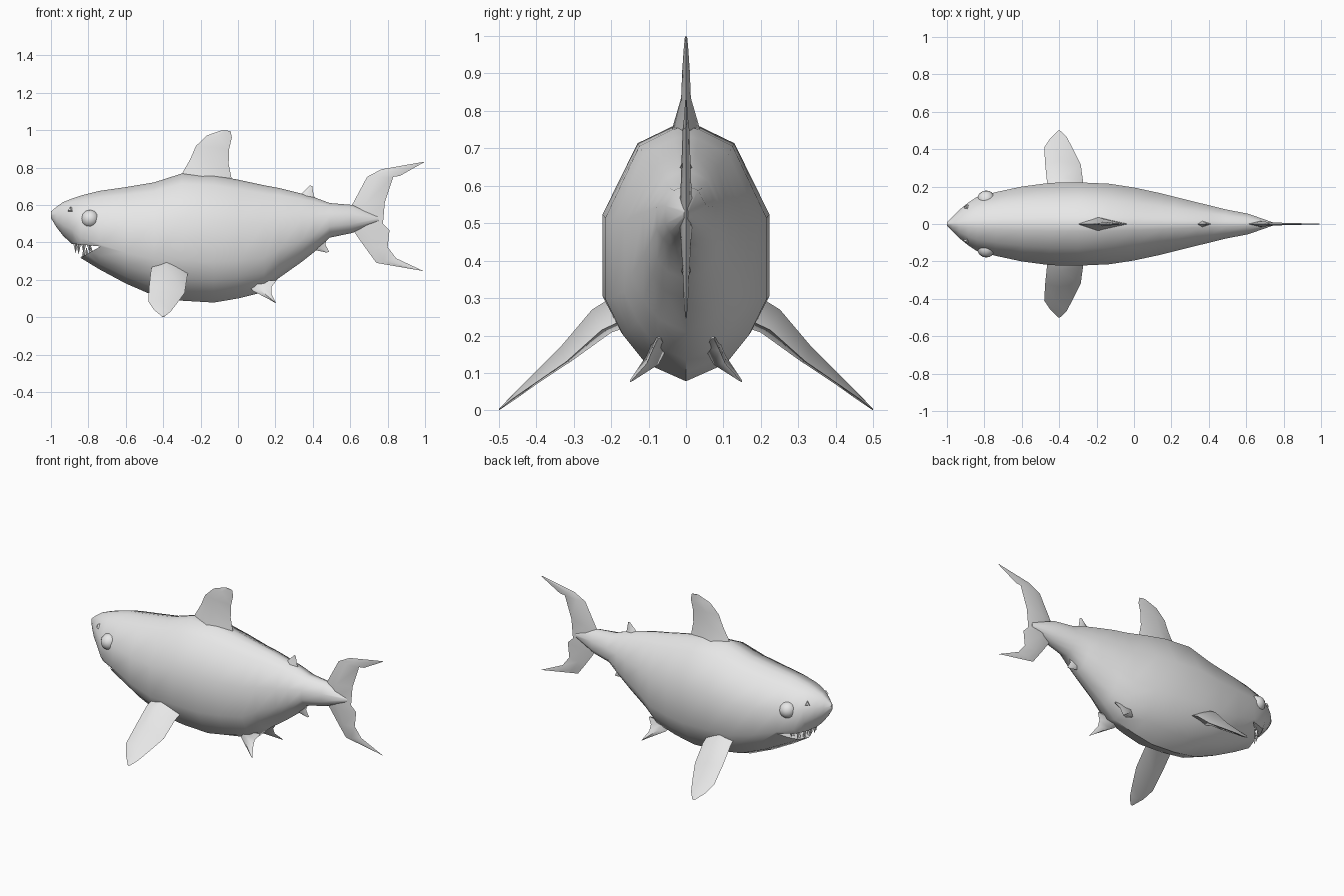
import bpy, bmesh, math
from mathutils import Vector

if "Cube" in bpy.data.objects:
    bpy.data.objects.remove(bpy.data.objects["Cube"])

# Single grey skin material
skin = bpy.data.materials.new("light_grey")
skin.use_nodes = True
skin.diffuse_color = (0.8, 0.8, 0.8, 1)
skin.node_tree.nodes["Principled BSDF"].inputs["Base Color"].default_value = (0.8, 0.8, 0.8, 1)


def select_only(ob):
    bpy.ops.object.select_all(action='DESELECT')
    ob.select_set(True)
    bpy.context.view_layer.objects.active = ob


def smooth(ob, angle=45):
    select_only(ob)
    bpy.ops.object.shade_smooth_by_angle(angle=math.radians(angle))


def finish(bm, name):
    """Turn a bmesh into a named, coloured object."""
    bmesh.ops.recalc_face_normals(bm, faces=bm.faces)
    me = bpy.data.meshes.new(name)
    bm.to_mesh(me)
    bm.free()
    me.materials.append(skin)
    ob = bpy.data.objects.new(name, me)
    bpy.context.collection.objects.link(ob)
    return ob


def loft(name, rings):
    """Skin a list of equal-length closed rings and cap both ends."""
    bm = bmesh.new()
    vs = [[bm.verts.new(p) for p in r] for r in rings]
    n = len(rings[0])
    for a, b in zip(vs, vs[1:]):
        for i in range(n):
            j = (i + 1) % n
            bm.faces.new((a[i], a[j], b[j], b[i]))
    bm.faces.new(vs[0])
    bm.faces.new(vs[-1])
    return finish(bm, name)


def fin(name, rows, normal=(0, 1, 0)):
    """Lens-shaped fin; each row is leading point, trailing point, half thickness."""
    nrm = Vector(normal).normalized()
    rings = []
    for lead, trail, t in rows:
        a, b = Vector(lead), Vector(trail)
        mid = a.lerp(b, 0.4)
        rings.append((a, mid + nrm * t, b, mid - nrm * t))
    smooth(loft(name, rings), 60)


def flat_fin(name, rows):
    """Fin lying in the middle plane, rows given as x, z, x, z, half thickness."""
    fin(name, [((a, 0, b), (c, 0, d), t) for a, b, c, d, t in rows])


# Body: stations are x, bottom, top, half width
stations = [
    (-1.0, .53, .565, .008), (-.97, .48, .59, .04), (-.935, .435, .615, .075),
    (-.885, .388, .635, .115), (-.84, .316, .65, .145), (-.74, .255, .675, .17),
    (-.6, .18, .695, .2), (-.45, .115, .72, .22), (-.3, .088, .768, .223),
    (-.13, .078, .76, .215), (0, .1, .735, .195), (.14, .135, .705, .165),
    (.22, .21, .69, .145), (.34, .295, .66, .115), (.41, .35, .64, .098),
    (.49, .425, .61, .078), (.61, .45, .6, .055), (.75, .51, .54, .006)]
half = [(.17, .985), (.58, .92), (1, .64), (1, .32), (.78, .18), (.5, .07)]
section = [(0, 1)] + half + [(0, 0)] + [(-w, h) for w, h in reversed(half)]
body = loft("body", [[(x, w * hw, lo + h * (hi - lo)) for w, h in section]
                     for x, lo, hi, hw in stations])

# Mouth: a wedge cut between the jaws
wedge = [(-.735, .378), (-.885, .392), (-.96, .34), (-.9, .305), (-.845, .316)]
cutter = loft("mouth_cutter", [[(x, y, z) for x, z in wedge] for y in (-.3, .3)])
cutter.hide_render = True
mod = body.modifiers.new("mouth", 'BOOLEAN')
mod.operation = 'DIFFERENCE'
mod.solver = 'EXACT'
mod.object = cutter
select_only(body)
bpy.ops.object.modifier_apply(modifier="mouth")
bpy.data.objects.remove(cutter)
smooth(body, 40)

# Fins along the middle
flat_fin("dorsal_fin", [
    (-.32, .70, -.02, .68, .05), (-.295, .775, -.035, .745, .034),
    (-.255, .845, -.05, .82, .013), (-.225, .915, -.047, .90, .010),
    (-.165, .972, -.033, .96, .006), (-.085, 1.0, -.04, .995, .003)])
flat_fin("second_dorsal_fin", [
    (.30, .62, .44, .60, .03), (.345, .665, .405, .65, .012),
    (.385, .705, .397, .70, .003)])
flat_fin("anal_fin", [
    (.36, .41, .48, .44, .03), (.405, .36, .467, .388, .012),
    (.475, .345, .487, .35, .003)])
flat_fin("tail_fin", [
    (.985, .829, .995, .828, .002), (.765, .79, .865, .755, .006),
    (.69, .75, .83, .75, .009), (.61, .60, .785, .615, .014),
    (.60, .52, .775, .50, .018), (.625, .45, .81, .465, .014),
    (.685, .365, .80, .375, .009), (.74, .29, .845, .315, .006),
    (.985, .248, .995, .245, .002)])

# Paired parts, mirrored across the middle plane
for s, side in ((-1, "front"), (1, "back")):
    fin("pectoral_fin_" + side, [
        ((-.45, s * .15, .29), (-.265, s * .15, .25), .05),
        ((-.465, s * .225, .255), (-.272, s * .225, .215), .04),
        ((-.475, s * .32, .165), (-.285, s * .32, .13), .024),
        ((-.48, s * .41, .085), (-.325, s * .40, .075), .013),
        ((-.45, s * .455, .04), (-.36, s * .465, .03), .007),
        ((-.405, s * .5, .002), (-.39, s * .496, .005), .002)], (0, s * .65, .76))
    fin("pelvic_fin_" + side, [
        ((.195, s * .07, .197), (.203, s * .074, .192), .004),
        ((.04, s * .055, .19), (.178, s * .09, .16), .022),
        ((.08, s * .08, .14), (.178, s * .105, .125), .02),
        ((.192, s * .145, .082), (.203, s * .15, .075), .003)], (0, s * .8, .55))

    # Eye
    bpy.ops.mesh.primitive_uv_sphere_add(segments=12, ring_count=8, radius=.049,
                                         location=(-.79, s * .13, .525),
                                         rotation=(math.pi / 2, 0, 0))
    eye = bpy.context.object
    eye.name = "eye_" + side
    eye.data.materials.append(skin)
    smooth(eye, 60)

    # Nostril
    bpy.ops.mesh.primitive_cone_add(vertices=3, radius1=.024, radius2=.012, depth=.02,
                                    location=(-.895, s * .089, .573))
    nostril = bpy.context.object
    nostril.name = "nostril_" + side
    nostril.rotation_euler = Vector((-.5, s * .8, .35)).to_track_quat('Z', 'Y').to_euler()
    nostril.data.materials.append(skin)

    # Teeth: upper row points down, lower row points up
    teeth = [("upper", -.868, .018, .392, -.05), ("upper", -.852, .055, .39, -.055),
             ("upper", -.825, .085, .388, -.05), ("upper", -.795, .105, .385, -.035),
             ("lower", -.825, .02, .322, .045), ("lower", -.81, .05, .33, .045),
             ("lower", -.785, .075, .342, .035)]
    for i, (row, x, y, z, length) in enumerate(teeth):
        bpy.ops.mesh.primitive_cone_add(vertices=4, radius1=.012, depth=abs(length),
                                        location=(x, s * y, z + length / 2),
                                        rotation=(math.pi if length < 0 else 0, 0, 0))
        tooth = bpy.context.object
        tooth.name = f"{row}_tooth_{side}_{i}"
        tooth.data.materials.append(skin)
